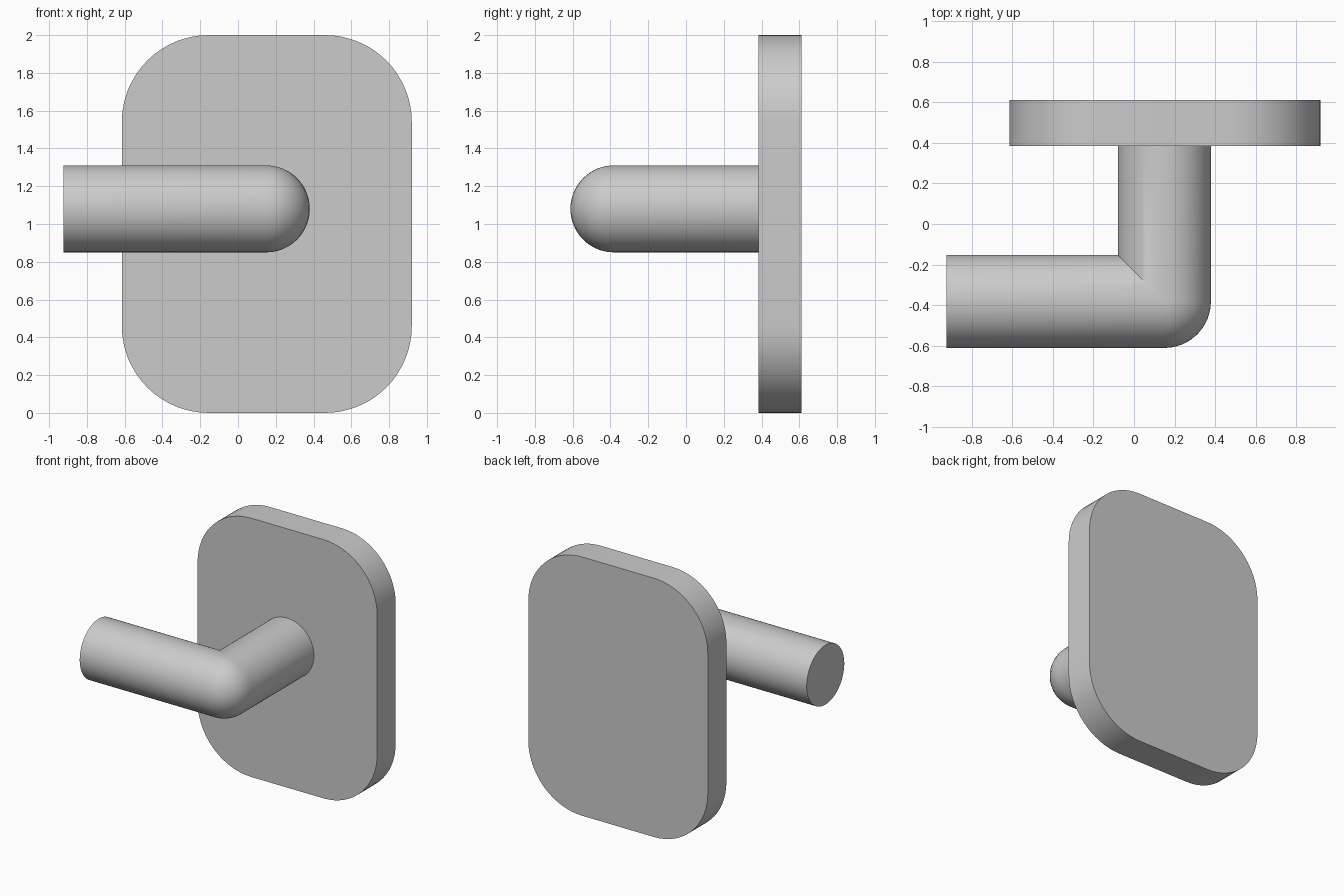
import bpy, bmesh, math

cube = bpy.data.objects.get("Cube")
if cube:
    bpy.data.objects.remove(cube, do_unlink=True)

grey = bpy.data.materials.new("satin grey")
grey.use_nodes = True
grey.diffuse_color = (0.6, 0.6, 0.6, 1)
grey.node_tree.nodes["Principled BSDF"].inputs["Base Color"].default_value = (0.6, 0.6, 0.6, 1)


def finish(bm, name, angle):
    """Turn a bmesh into a smooth shaded object with sharp edges kept."""
    bmesh.ops.recalc_face_normals(bm, faces=bm.faces)
    mesh = bpy.data.meshes.new(name)
    bm.to_mesh(mesh)
    bm.free()
    mesh.materials.append(grey)
    obj = bpy.data.objects.new(name, mesh)
    bpy.context.collection.objects.link(obj)
    bpy.ops.object.select_all(action='DESELECT')
    obj.select_set(True)
    bpy.context.view_layer.objects.active = obj
    bpy.ops.object.shade_smooth_by_angle(angle=math.radians(angle))


# Wall plate: rounded rectangle extruded in depth
LEFT, RIGHT, FRONT, BACK, CORNER = -0.615, 0.92, 0.385, 0.612, 0.46
bm = bmesh.new()
outline = []
corners = [(RIGHT - CORNER, 2 - CORNER), (LEFT + CORNER, 2 - CORNER),
           (LEFT + CORNER, CORNER), (RIGHT - CORNER, CORNER)]
for quarter, (cx, cz) in enumerate(corners):
    for step in range(17):
        a = math.pi / 2 * (quarter + step / 16)
        outline.append(bm.verts.new((cx + CORNER * math.cos(a), FRONT,
                                     cz + CORNER * math.sin(a))))
face = bm.faces.new(outline)
extruded = bmesh.ops.extrude_face_region(bm, geom=[face], use_keep_orig=True)
bmesh.ops.translate(bm, vec=(0, BACK - FRONT, 0),
                    verts=[v for v in extruded["geom"] if isinstance(v, bmesh.types.BMVert)])
finish(bm, "wall_plate", 30)

# Hook arm: post and bar swept as one tube, mitred inside and round outside the bend
CX, CY, CZ, R = 0.15, -0.382, 1.08, 0.23
BAR_END, POST_END, SIDES, BENDS = -0.925, 0.395, 64, 8
bm = bmesh.new()


def ring(place):
    """Ring of vertices; place maps the outward offset to x and y."""
    verts = []
    for i in range(SIDES):
        t = 2 * math.pi * i / SIDES
        verts.append(bm.verts.new((*place(R * math.cos(t)), CZ + R * math.sin(t))))
    return verts


def bend(phi):
    def place(u):
        if u < 0:
            return CX + u, CY - u
        return CX + u * math.sin(phi), CY - u * math.cos(phi)
    return place


rings = [ring(lambda u: (BAR_END, CY - u))]
rings += [ring(bend(math.pi / 2 * k / BENDS)) for k in range(BENDS + 1)]
rings.append(ring(lambda u: (CX + u, POST_END)))
for a, b in zip(rings, rings[1:]):
    for i in range(SIDES):
        j = (i + 1) % SIDES
        bm.faces.new((a[i], a[j], b[j], b[i]))
bm.faces.new(rings[0])
bm.faces.new(rings[-1])
bmesh.ops.remove_doubles(bm, verts=bm.verts, dist=0.0005)
finish(bm, "hook_arm", 30)
